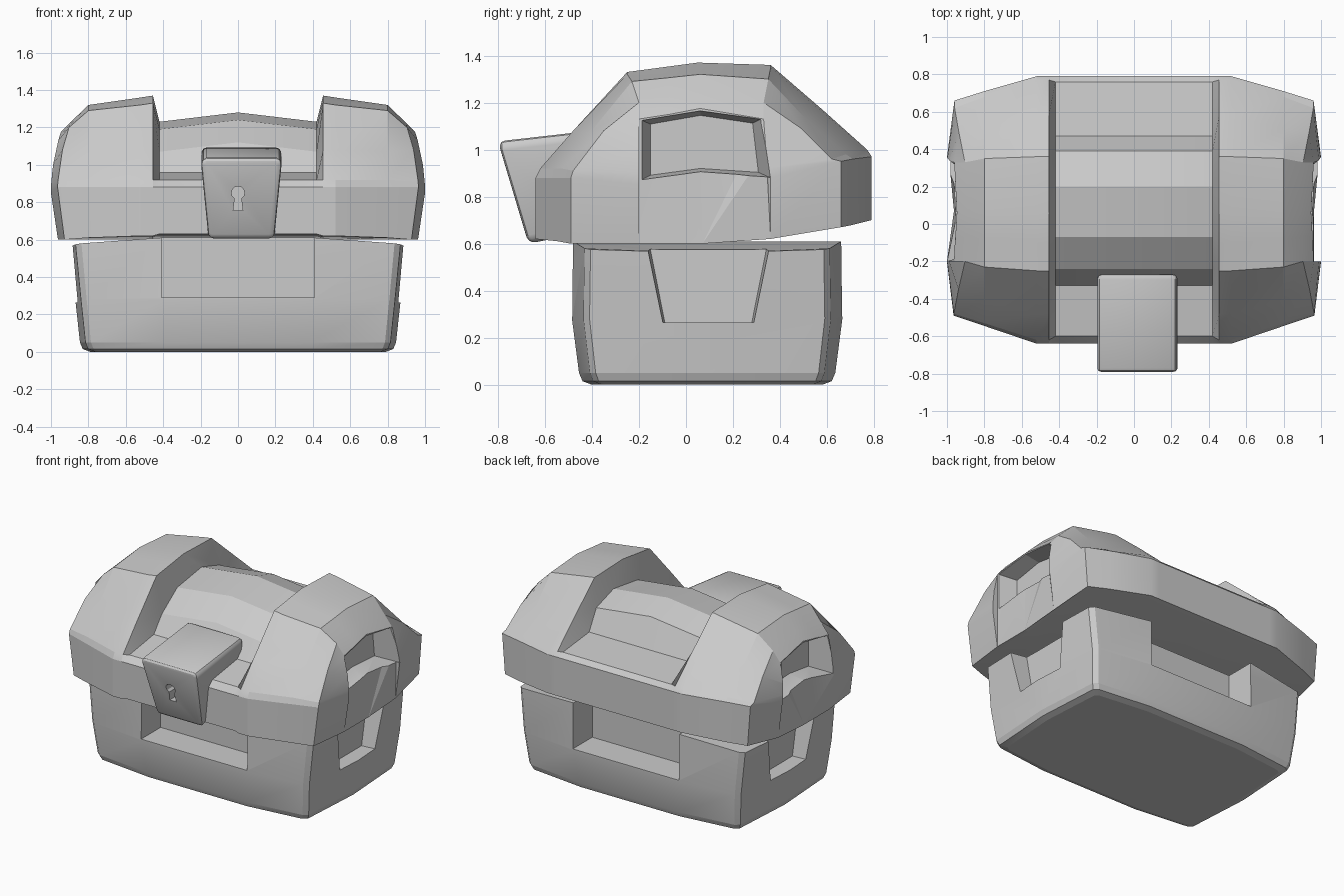
import bpy, bmesh, math

if "Cube" in bpy.data.objects:
    bpy.data.objects.remove(bpy.data.objects["Cube"])


def loft(name, rings):
    """Skin a list of equal-length closed rings and cap both ends."""
    bm = bmesh.new()
    vs = [[bm.verts.new(p) for p in r] for r in rings]
    n = len(vs[0])
    for a, b in zip(vs, vs[1:]):
        for i in range(n):
            j = (i + 1) % n
            bm.faces.new((a[i], a[j], b[j], b[i]))
    caps = [bm.faces.new(vs[0]), bm.faces.new(vs[-1])]
    bmesh.ops.triangulate(bm, faces=caps)
    bmesh.ops.recalc_face_normals(bm, faces=bm.faces)
    me = bpy.data.meshes.new(name)
    bm.to_mesh(me)
    bm.free()
    ob = bpy.data.objects.new(name, me)
    bpy.context.collection.objects.link(ob)
    return ob


def activate(ob):
    bpy.ops.object.select_all(action='DESELECT')
    ob.select_set(True)
    bpy.context.view_layer.objects.active = ob


def cut(ob, cutter):
    cutter.hide_render = True
    m = ob.modifiers.new("recess", 'BOOLEAN')
    m.operation = 'DIFFERENCE'
    m.solver = 'EXACT'
    m.object = cutter
    activate(ob)
    bpy.ops.object.modifier_apply(modifier=m.name)
    bpy.data.objects.remove(cutter)


def smooth(ob, deg=16):
    activate(ob)
    bpy.ops.object.shade_smooth_by_angle(angle=math.radians(deg))


# Base: bulging plan outline, flared walls, softened bottom edge
CY = 0.09
quad = [(0.46, 1, 0.61), (0.93, 0.915, 0.58), (0.965, 0.87, 0.575)]
plan = [(x, -y, z) for x, y, z in quad] + [(1, 0, 0.56)] + [(x, y, z) for x, y, z in quad[::-1]]
plan += [(-x, y, z) for x, y, z in plan[::-1]]
rings = []
for hx, hy, z in [(0.79, 0.49, 0), (0.83, 0.53, 0.015), (0.845, 0.545, 0.05),
                  (0.87, 0.575, 0.28), (0.9, 0.57, None)]:
    rings.append([(px * hx, CY + py * hy, pz if z is None else z) for px, py, pz in plan])
base = loft("chest_base", rings)

# Base recesses: front, back and both sides
for y0, y1 in ((-0.9, -0.27), (0.45, 1.1)):
    cut(base, loft("recess_cutter", [[(-0.41, y, 0.29), (0.41, y, 0.29), (0.41, y, 0.9), (-0.41, y, 0.9)]
                                     for y in (y0, y1)]))
for s in (-1, 1):
    cut(base, loft("recess_cutter", [[(s * x, -0.11 + d, 0.265), (s * x, 0.3 - d, 0.265),
                                      (s * x, 0.42 - d, 0.87), (s * x, -0.23 + d, 0.87)]
                                     for x, d in ((1.1, -0.01), (0.76, 0.02))]))
smooth(base)

# Lid: side profiles (y, z) lofted across x; low barrel between two tall shoulders
barrel = [(-.64, .63), (-.64, .88), (-.6, .92), (-.33, .96), (-.24, 1.12), (-.07, 1.24), (.2, 1.28),
          (.39, 1.22), (.47, 1.03), (.76, 1.0), (.79, .97), (.79, .70), (.07, .60)]
shoulder = [(-.64, .62), (-.64, .88), (-.62, .92), (-.48, 1.08), (-.25, 1.33), (-.1, 1.35), (.05, 1.37),
            (.36, 1.36), (.58, 1.17), (.77, 1.0), (.79, .97), (.79, .70), (.07, .60)]
outer = [(-.545, .61), (-.545, .88), (-.53, .92), (-.41, 1.07), (-.23, 1.29), (-.08, 1.305), (.06, 1.32),
         (.35, 1.30), (.51, 1.13), (.68, .98), (.71, .96), (.71, .68), (.07, .60)]
corner = [(-.49, .60), (-.49, .88), (-.48, .91), (-.35, 1.08), (-.2, 1.2), (-.07, 1.215), (.06, 1.23),
          (.33, 1.2), (.49, 1.09), (.62, .96), (.66, .95), (.66, .67), (.07, .60)]
end = [(-.2, .60), (-.2, .85), (-.2, .9), (-.2, 1.0), (-.2, 1.13), (-.07, 1.15), (.06, 1.175),
       (.33, 1.13), (.34, 1.0), (.35, .92), (.36, .88), (.36, .62), (.07, .60)]


def bulge(z):
    return 1 - (0.85 - z) * 0.15 if z < 0.85 else 1 - (z - 0.85) ** 2 * 0.5


def flat(prof, x, drop=0):
    return [(x, y, z - (drop if z > 1.1 else 0)) for y, z in prof]


half = [flat(barrel, 0.42, 0.05), flat(shoulder, 0.455), flat(shoulder, 0.52, 0.01), flat(outer, 0.8),
        [(bulge(z) - 0.035, y, z) for y, z in corner], [(bulge(z), y, z) for y, z in end]]
left = [[(-x, y, z) for x, y, z in r] for r in half[::-1]]
lid = loft("chest_lid", left + [flat(barrel, 0)] + half)

# Lid handle recesses on both sides
window = [(-.2, .865), (-.2, 1.13), (.06, 1.175), (.33, 1.135), (.36, .88), (.06, .90)]
for s in (-1, 1):
    cut(lid, loft("handle_cutter", [[(s * x, 0.07 + (y - 0.07) * k, 1.01 + (z - 1.01) * k) for y, z in window]
                                    for x, k in ((1.05, 1.05), (0.84, 0.82))]))
smooth(lid)

# Lock plate: tapered hasp hanging over the front
side = [(-.8, 1.035), (-.27, 1.095), (-.27, .85), (-.52, .63), (-.67, .60)]
lock = loft("lock", [[(0.018 + s * min(0.218, 0.175 + (z - 0.6) * 0.1), y, z) for y, z in side]
                     for s in (-1, 1)])
bev = lock.modifiers.new("soft_edges", 'BEVEL')
bev.width = 0.03
bev.segments = 3
activate(lock)
bpy.ops.object.modifier_apply(modifier=bev.name)

# Keyhole: round top with a flared slot
hole = [(0.035 * math.cos(math.radians(a)), 0.85 + 0.035 * math.sin(math.radians(a)))
        for a in range(-60, 241, 30)]
hole += [(-0.026, 0.755), (0.026, 0.755)]
cut(lock, loft("keyhole_cutter", [[(x, y, z) for x, z in hole] for y in (-0.9, -0.66)]))
smooth(lock, 30)
